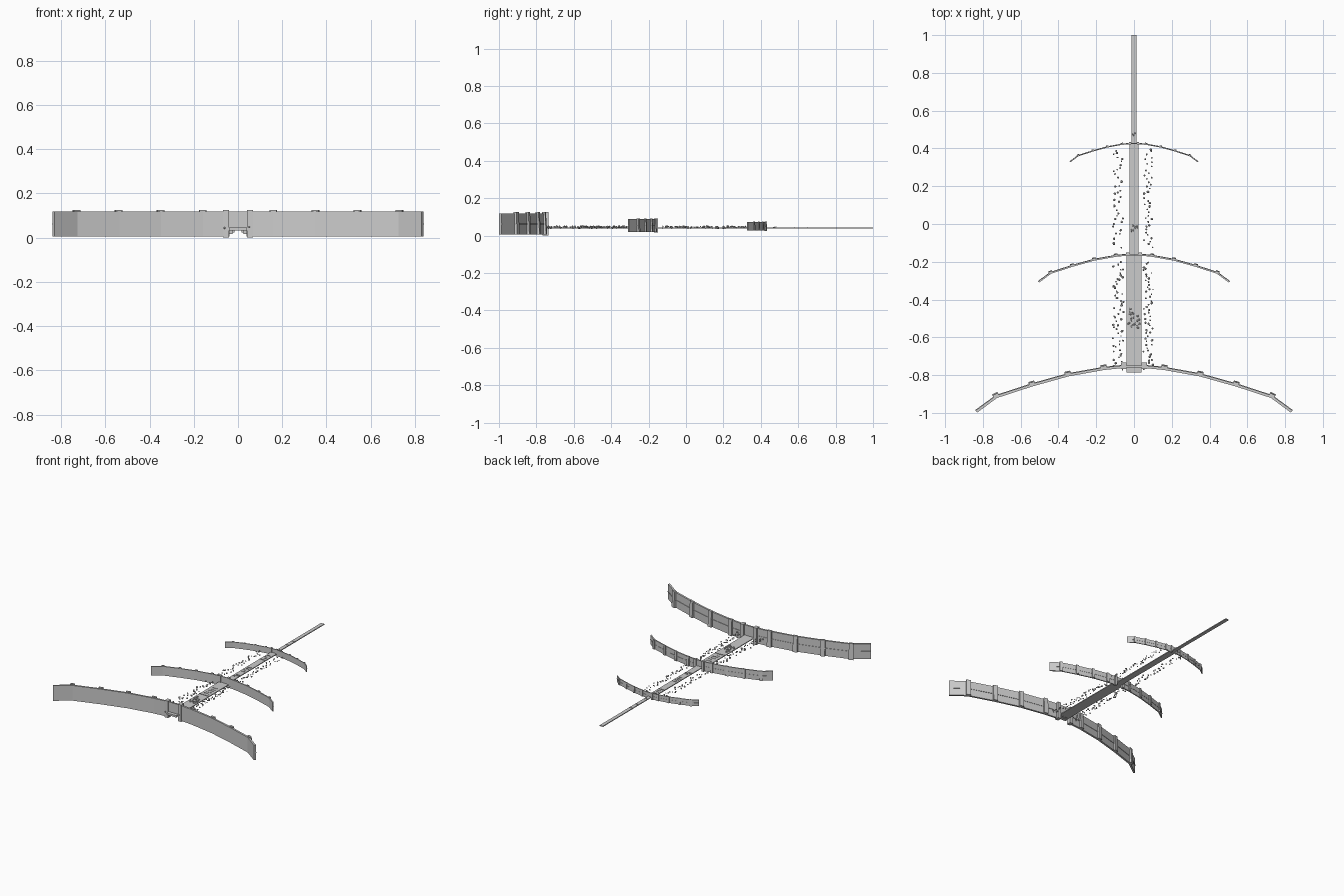
import bpy, bmesh, math, random
from mathutils import Matrix, Vector

if "Cube" in bpy.data.objects:
    bpy.data.objects.remove(bpy.data.objects["Cube"])

random.seed(4)
Z = 0.04  # stream bed level
# half plan of the largest wall, centre to tip (front line)
PLAN = [(0.04, -0.007), (0.16, -0.019), (0.35, -0.053), (0.54, -0.106),
        (0.73, -0.168), (0.838, -0.247)]
# centre y, scale of each wall (largest first)
WALLS = [(-0.742, 1.0), (-0.155, 0.605), (0.431, 0.405)]


def finish(bm, name):
    bmesh.ops.recalc_face_normals(bm, faces=bm.faces)
    me = bpy.data.meshes.new(name)
    bm.to_mesh(me)
    bm.free()
    ob = bpy.data.objects.new(name, me)
    bpy.context.collection.objects.link(ob)
    return ob


def box(bm, x0, x1, y0, y1, z0, z1, turn=None):
    m = Matrix.Translation(((x0 + x1) / 2, (y0 + y1) / 2, (z0 + z1) / 2)) \
        @ Matrix.Diagonal((x1 - x0, y1 - y0, z1 - z0, 1))
    return bmesh.ops.create_cube(bm, size=1, matrix=(turn or Matrix()) @ m)["verts"]


def strip(bm, pts, y0, y1, z0, z1):
    """Bent plate following the plan line."""
    rings = []
    for i, (x, y) in enumerate(pts):
        a, b = pts[max(i - 1, 0)], pts[min(i + 1, len(pts) - 1)]
        n = Vector((a[1] - b[1], b[0] - a[0])).normalized()
        rings.append([bm.verts.new((x + n.x * d, y + n.y * d, z))
                      for d, z in ((y0, z0), (y1, z0), (y1, z1), (y0, z1))])
    for a, b in zip(rings, rings[1:]):
        for k in range(4):
            j = (k + 1) % 4
            bm.faces.new((a[k], a[j], b[j], b[k]))
    bm.faces.new(rings[0])
    bm.faces.new(rings[-1])


def place(bm, y, s, name):
    ob = finish(bm, name)
    ob.data.transform(Matrix.Translation((0, y, Z)) @ Matrix.Scale(s, 4))
    return ob


def mirrored(bm):
    geo = bm.verts[:] + bm.edges[:] + bm.faces[:]
    new = bmesh.ops.duplicate(bm, geom=geo)["geom"]
    for v in new:
        if isinstance(v, bmesh.types.BMVert):
            v.co.x *= -1


for i, (wy, s) in enumerate(WALLS, 1):
    # curved wing panels and raised centre panel
    bm = bmesh.new()
    strip(bm, PLAN, -0.012, 0.002, -0.034, 0.079)
    mirrored(bm)
    box(bm, -0.042, 0.042, -0.018, -0.006, -0.004, 0.079)
    place(bm, wy, s, f"curved_wall_{i}")

    # horizontal rail on the back
    bm = bmesh.new()
    strip(bm, PLAN, 0.001, 0.005, 0.019, 0.025)
    mirrored(bm)
    place(bm, wy, s, f"back_rail_{i}")

    # back ribs, wider at the foot, and posts beside the opening
    bm = bmesh.new()
    for (x, y), a, b in zip(PLAN[1:-1], PLAN, PLAN[2:]):
        ang = math.atan2(b[1] - a[1], b[0] - a[0])
        t = Matrix.Translation((x, y, 0)) @ Matrix.Rotation(ang, 4, 'Z')
        for v in box(bm, -0.016, 0.016, -0.006, 0.010, -0.034, 0.086, t):
            if v.co.z < 0:
                v.co += t.to_3x3() @ Vector((0, 0.006, 0))
    box(bm, 0.040, 0.068, -0.026, 0.008, -0.04, 0.086)
    mirrored(bm)
    place(bm, wy, s, f"wall_ribs_{i}")

# stepped stream bed, narrower after each wall
ends = [-0.785, -0.155, 0.431, 1.0]
for i, (_, s) in enumerate(WALLS):
    bm = bmesh.new()
    w = 0.04 * s if i < 2 else 0.0135
    box(bm, -w, w, ends[i], ends[i + 1], Z - 0.003, Z + 0.003)
    if i == 0:  # lip at the mouth
        box(bm, -w, w, -0.785, -0.758, Z - 0.008, Z + 0.006)
    finish(bm, f"stream_bed_{i + 1}")


def stone(bm, x, y, z, r):
    m = Matrix.Translation((x, y, z)) @ Matrix.Rotation(random.uniform(0, 6.3), 4, 'Z') \
        @ Matrix.Diagonal((r * random.uniform(0.8, 1.3), r, r * random.uniform(0.7, 1.1), 1))
    bmesh.ops.create_icosphere(bm, subdivisions=1, radius=1, matrix=m)


# scattered bank stones
bm = bmesh.new()
for y0, y1, n in ((-0.775, -0.2, 55), (-0.13, 0.4, 40)):
    for side, x0, x1 in ((-1, 0.055, 0.112), (1, 0.05, 0.1)):
        for k in range(n):
            y = y0 + (y1 - y0) * (k + random.random()) / n
            stone(bm, side * random.uniform(x0, x1), y,
                  Z + random.uniform(0, 0.010), random.uniform(0.004, 0.0075))
finish(bm, "bank_stones")

# stones lying on the bed
bm = bmesh.new()
for yc, n, w, dy, r in ((-0.50, 22, 0.03, 0.05, 0.006), (-0.03, 10, 0.018, 0.025, 0.005),
                        (0.47, 5, 0.009, 0.012, 0.003)):
    for k in range(n):
        stone(bm, random.uniform(-w, w), yc + random.uniform(-dy, dy), Z + 0.005, r)
finish(bm, "bed_stones")

# small studs and joint bars set in the bed
bm = bmesh.new()
for yc, rows, w in ((-0.32, 6, 0.016), (0.11, 4, 0.010), (0.34, 4, 0.010)):
    for r in range(rows):
        for c in (-1, 0, 1):
            x, y = c * w, yc + (r - rows / 2) * 0.025
            box(bm, x - 0.003, x + 0.003, y - 0.003, y + 0.003, Z + 0.002, Z + 0.006)
for y, w in ((-0.4, 0.04), (0.29, 0.024), (0.58, 0.0135), (0.65, 0.0135)):
    box(bm, -w, w, y - 0.002, y + 0.002, Z, Z + 0.006)
finish(bm, "bed_studs")
